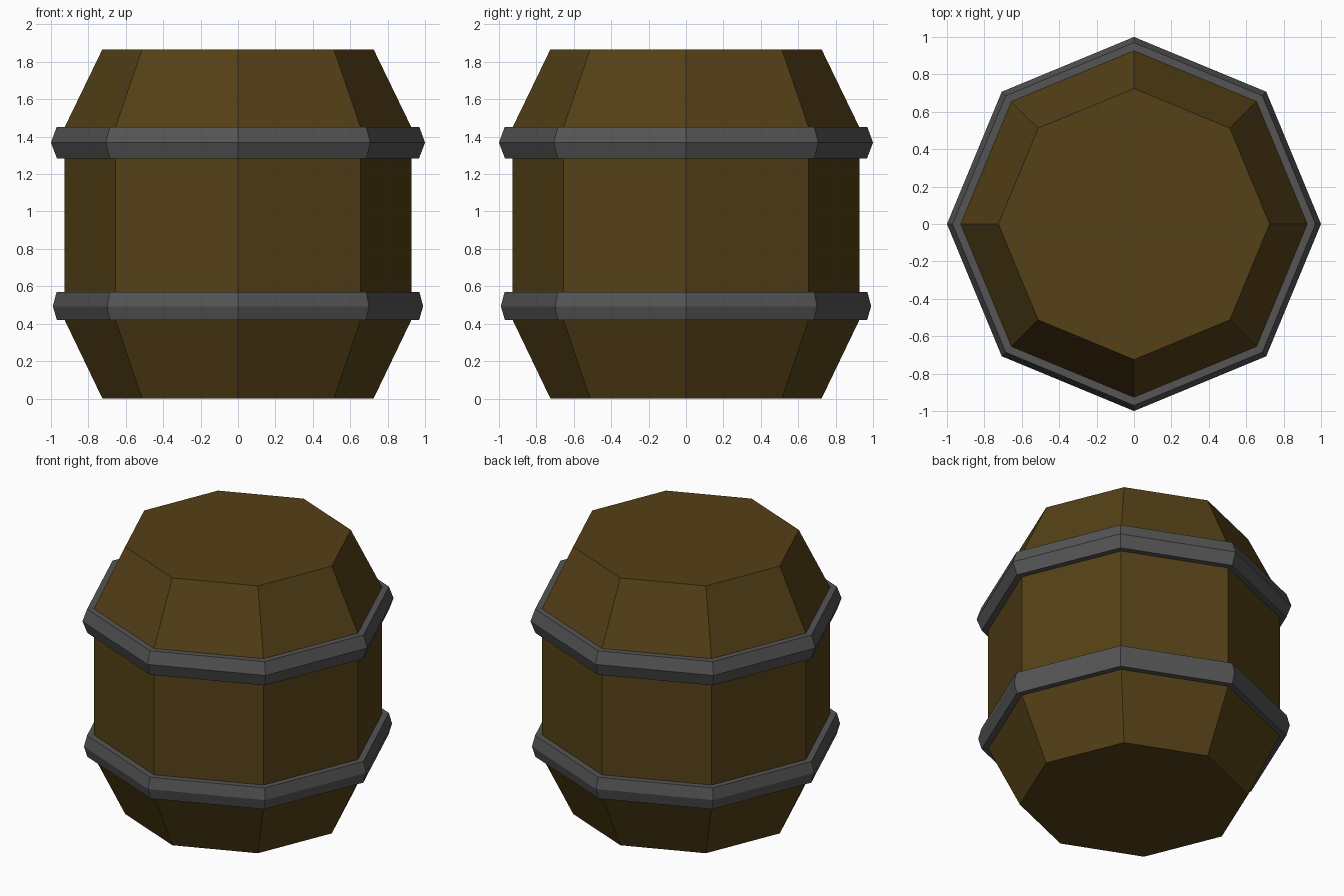
import bpy, bmesh
from math import cos, sin, pi

if "Cube" in bpy.data.objects:
    bpy.data.objects.remove(bpy.data.objects["Cube"])

SIDES = 8


def material(name, color):
    m = bpy.data.materials.new(name)
    m.diffuse_color = (*color, 1)
    m.use_nodes = True
    m.node_tree.nodes["Principled BSDF"].inputs["Base Color"].default_value = m.diffuse_color
    return m


def lathe(name, profile, mat, closed):
    """Spin an (r, z) profile into an eight-sided solid; closed joins it into a ring, otherwise ends are capped."""
    bm = bmesh.new()
    rings = [[bm.verts.new((r * cos(2 * pi * i / SIDES), r * sin(2 * pi * i / SIDES), z))
              for i in range(SIDES)] for r, z in profile]
    pairs = list(zip(rings, rings[1:]))
    if closed:
        pairs.append((rings[-1], rings[0]))
    else:
        bm.faces.new(rings[0][::-1])
        bm.faces.new(rings[-1])
    for a, b in pairs:
        for i in range(SIDES):
            j = (i + 1) % SIDES
            bm.faces.new((a[i], a[j], b[j], b[i]))
    bmesh.ops.recalc_face_normals(bm, faces=bm.faces)
    mesh = bpy.data.meshes.new(name)
    bm.to_mesh(mesh)
    bm.free()
    mesh.materials.append(mat)
    obj = bpy.data.objects.new(name, mesh)
    bpy.context.collection.objects.link(obj)
    return obj


wood = material("wood", (0.09, 0.052, 0.008))
iron = material("iron", (0.09, 0.09, 0.09))

# Wooden body: tapered ends, straight middle
lathe("barrel_body", [(0.725, 0), (0.927, 0.42), (0.927, 1.45), (0.725, 1.867)], wood, False)

# Metal hoops with a ridge around the outside
for name, low, mid, high, ridge in (("lower_hoop", 0.419, 0.493, 0.569, 0.99),
                                    ("upper_hoop", 1.284, 1.368, 1.451, 1.0)):
    lathe(name, [(0.91, low), (0.968, low), (ridge, mid), (0.97, high), (0.91, high)], iron, True)
